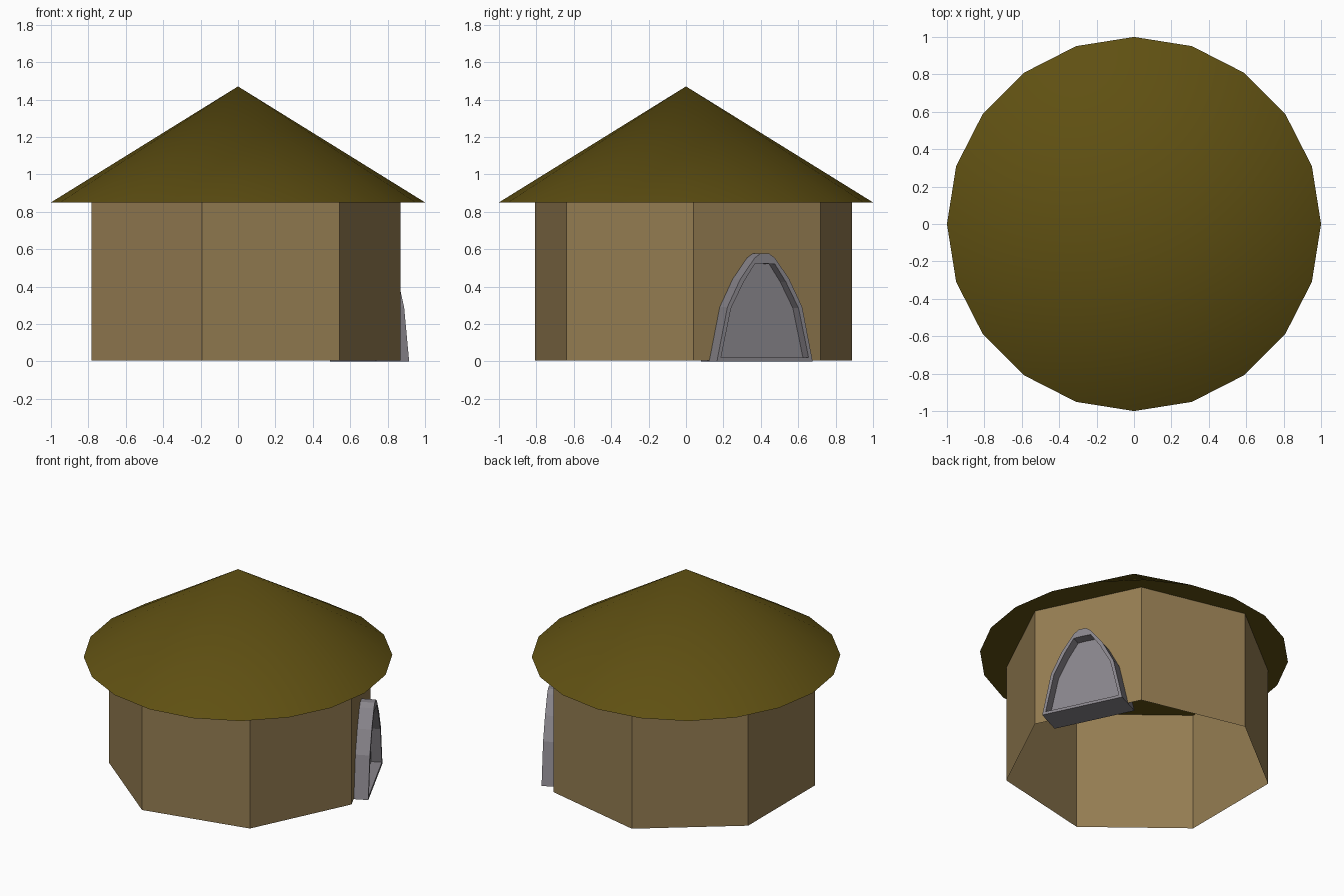
import bpy, bmesh, math
from mathutils import Matrix

if "Cube" in bpy.data.objects:
    bpy.data.objects.remove(bpy.data.objects["Cube"])


def material(name, rgb):
    m = bpy.data.materials.new(name)
    m.diffuse_color = (*rgb, 1)
    m.use_nodes = True
    m.node_tree.nodes["Principled BSDF"].inputs["Base Color"].default_value = m.diffuse_color
    return m


def add_object(name, bm, mat):
    bmesh.ops.recalc_face_normals(bm, faces=bm.faces[:])
    me = bpy.data.meshes.new(name)
    bm.to_mesh(me)
    bm.free()
    me.materials.append(mat)
    ob = bpy.data.objects.new(name, me)
    bpy.context.collection.objects.link(ob)
    return ob


SIDES, R, CY = 7, 0.87, 0.04

# Seven-sided wall, open at the top and bottom
bm = bmesh.new()
rings = [[bm.verts.new((R * math.cos(math.tau * i / SIDES),
                        CY + R * math.sin(math.tau * i / SIDES), z))
          for i in range(SIDES)] for z in (0.005, 0.85)]
for i in range(SIDES):
    j = (i + 1) % SIDES
    bm.faces.new((rings[0][i], rings[0][j], rings[1][j], rings[1][i]))
add_object("wall", bm, material("mud", (0.30, 0.205, 0.085)))

# Twenty-sided thatched roof with a flat underside
bm = bmesh.new()
apex = bm.verts.new((0, 0, 1.47))
eave = [bm.verts.new((math.cos(math.tau * i / 20), math.sin(math.tau * i / 20), 0.85))
        for i in range(20)]
bm.faces.new(eave)
for i in range(20):
    f = bm.faces.new((eave[i], eave[(i + 1) % 20], apex))
    f.smooth = True
for e in bm.edges:
    if apex not in e.verts:
        e.smooth = False
add_object("roof", bm, material("thatch", (0.115, 0.08, 0.006)))

# Arched doorway through the wall: frame with a recessed front panel
outer = [(0.284, 0), (0.222, 0.29), (0.145, 0.44), (0.06, 0.553), (0.025, 0.577)]
inner = [(0.260, 0.02), (0.200, 0.285), (0.125, 0.425), (0.06, 0.52), (0.025, 0.522)]
FRONT, BACK, PANEL = 0.095, -0.10, 0.025


def arch(bm, half, depth):
    pts = half + [(-s, z) for s, z in reversed(half)]
    return [bm.verts.new((depth, s, z)) for s, z in pts]


bm = bmesh.new()
loops = [arch(bm, outer, BACK), arch(bm, outer, FRONT),
         arch(bm, inner, FRONT), arch(bm, inner, PANEL)]
for a, b in zip(loops, loops[1:]):
    for i in range(len(a)):
        j = (i + 1) % len(a)
        bm.faces.new((a[i], a[j], b[j], b[i]))
bm.faces.new(loops[0])
bm.faces.new(loops[-1])
half = math.pi / SIDES
bm.transform(Matrix.Translation((0, CY, 0)) @ Matrix.Rotation(half, 4, 'Z')
             @ Matrix.Translation((R * math.cos(half), 0, 0)))
add_object("doorway", bm, material("stone", (0.25, 0.235, 0.26)))
